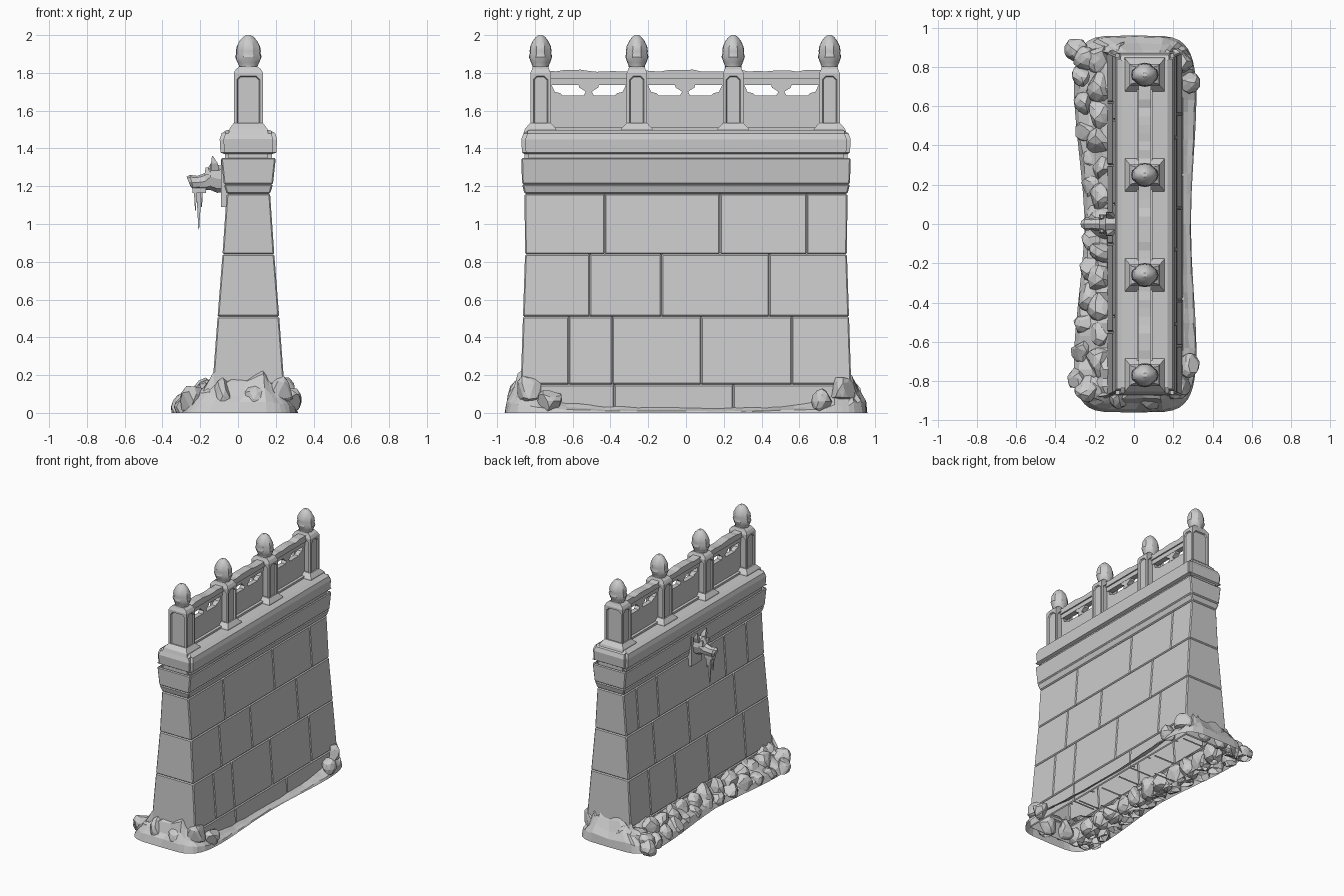
import bpy, bmesh, math, random
from mathutils import Vector

random.seed(4)
old = bpy.data.objects.get("Cube")
if old:
    bpy.data.objects.remove(old, do_unlink=True)

stone = bpy.data.materials.new("grey_stone")
stone.use_nodes = True
GREY = (0.6, 0.6, 0.6, 1)
stone.diffuse_color = GREY
stone.node_tree.nodes["Principled BSDF"].inputs["Base Color"].default_value = GREY

CX = 0.055                     # centre line of the wall
POSTS = [-0.77, -0.26, 0.25, 0.76]


def finish(name, bm, smooth=None):
    me = bpy.data.meshes.new(name)
    bm.to_mesh(me)
    bm.free()
    ob = bpy.data.objects.new(name, me)
    bpy.context.collection.objects.link(ob)
    me.materials.append(stone)
    if smooth:
        bpy.context.view_layer.objects.active = ob
        bpy.ops.object.select_all(action='DESELECT')
        ob.select_set(True)
        bpy.ops.object.shade_smooth_by_angle(angle=math.radians(smooth))
    return ob


def loft(bm, rings, bottom=True, top=True):
    """Skin a stack of equal-length closed rings."""
    rows = [[bm.verts.new(p) for p in r] for r in rings]
    n = len(rows[0])
    faces = [bm.faces.new((a[i], a[(i + 1) % n], b[(i + 1) % n], b[i]))
             for a, b in zip(rows, rows[1:]) for i in range(n)]
    if bottom:
        faces.append(bm.faces.new(rows[0][::-1]))
    if top:
        faces.append(bm.faces.new(rows[-1]))
    bmesh.ops.recalc_face_normals(bm, faces=faces)
    return faces


def rect(x, y, z, hx, hy):
    return [(x - hx, y - hy, z), (x + hx, y - hy, z), (x + hx, y + hy, z), (x - hx, y + hy, z)]


def box(bm, x, y, z0, z1, hx, hy):
    return loft(bm, [rect(x, y, z0, hx, hy), rect(x, y, z1, hx, hy)])


def slab(bm, outline, x, hx):
    """Extrude a (y, z) outline along x."""
    return loft(bm, [[(x + s * hx, y, z) for y, z in outline] for s in (-1, 1)])


# --- Tapered block wall: level, half thickness, half length
LEVELS = [(0, .195, .88), (.15, .19, .875), (.51, .163, .863), (.84, .137, .852),
          (1.16, .115, .855), (1.21, .13, .868), (1.35, .145, .872)]
JOINTS = {1: [[-.38, .25], [-.62, -.39, .08, .56], [-.51, -.13, .44], [-.43, .18, .64], [], []],
          -1: [[-.3, .3], [-.55, -.1, .3, .62], [-.47, .1, .53], [-.65, -.38, .45, .7], [], []]}


def wall_block(bm, side, lo, hi, y0, y1):
    part = bmesh.new()
    rings = []
    for z, hx, hy in (lo, hi):
        a = -hy if y0 is None else y0
        b = hy if y1 is None else y1
        xo = CX + side * hx
        rings.append([(CX, a, z), (xo, a, z), (xo, b, z), (CX, b, z)])
    loft(part, rings)

    def inner(v):
        return abs(v.co.x - CX) < 1e-5
    part.normal_update()
    edges = [e for e in part.edges if not all(inner(v) for v in e.verts)]
    bmesh.ops.bevel(part, geom=edges, offset=.007, segments=1, affect='EDGES')

    # leave only the outer shell
    def hidden(f):
        def flat(axis, val):
            return val is not None and all(abs(v.co[axis] - val) < 1e-4 for v in f.verts)
        return flat(0, CX) or flat(2, lo[0]) or flat(2, hi[0]) or flat(1, y0) or flat(1, y1)
    bmesh.ops.delete(part, geom=[f for f in part.faces if hidden(f)], context='FACES')
    tmp = bpy.data.meshes.new("block")
    part.to_mesh(tmp)
    part.free()
    bm.from_mesh(tmp)
    bpy.data.meshes.remove(tmp)


wall = bmesh.new()
for side, courses in JOINTS.items():
    for lo, hi, cuts in zip(LEVELS, LEVELS[1:], courses):
        stops = [None] + cuts + [None]
        for y0, y1 in zip(stops, stops[1:]):
            wall_block(wall, side, lo, hi, y0, y1)
finish("wall_blocks", wall)

# --- Coping on top of the wall
cap = bmesh.new()
loft(cap, [rect(CX, 0, z, hx, hy) for z, hx, hy in
           [(1.34, .125, .855), (1.37, .125, .855), (1.378, .148, .868), (1.45, .152, .872),
            (1.48, .142, .86), (1.497, .115, .83)]])
corners = [e for e in cap.edges if abs(e.verts[0].co.z - e.verts[1].co.z) > .02]
bmesh.ops.bevel(cap, geom=corners, offset=.02, segments=2, affect='EDGES')
finish("coping", cap)

# --- Balustrade posts with recessed panels, flared feet and bud finials
for i, py in enumerate(POSTS):
    bm = bmesh.new()
    sides = [f for f in box(bm, CX, py, 1.48, 1.80, .077, .054) if abs(f.normal.z) < .5]
    bmesh.ops.inset_individual(bm, faces=sides, thickness=.022)
    bmesh.ops.bevel(bm, geom=list({v for f in sides for v in f.verts}), offset=.02,
                    segments=1, affect='VERTICES')
    panels = [f for f in bm.faces if len(f.verts) == 8]
    bmesh.ops.inset_individual(bm, faces=panels, thickness=.006, depth=-.01)
    loft(bm, [rect(CX, py, z, hx, hy) for z, hx, hy in
              [(1.80, .077, .054), (1.82, .066, .045), (1.835, .045, .04)]], bottom=False)
    loft(bm, [rect(CX, py, z, hx, hy) for z, hx, hy in
              [(1.48, .105, .09), (1.505, .1, .082), (1.535, .077, .054)]])
    finish(f"post_{i + 1}", bm)

    bud = bmesh.new()
    rings = []
    for z, r, crease in [(1.825, .048, 0), (1.84, .05, 0), (1.855, .058, .05), (1.885, .07, .1),
                         (1.905, .064, .06), (1.915, .066, .1), (1.94, .062, .1),
                         (1.97, .046, .08), (1.99, .028, 0), (2.0, .012, 0)]:
        ring = []
        for k in range(16):
            a = math.tau * k / 16
            rr = r * (1 - (crease if k % 4 == 2 else 0))
            ring.append((CX + rr * math.cos(a), py + rr * .88 * math.sin(a), z))
        rings.append(ring)
    loft(bud, rings)
    finish(f"bud_finial_{i + 1}", bud, 28)

# --- Balustrade panels between the posts
for i, (a, b) in enumerate(zip(POSTS, POSTS[1:])):
    m, h = (a + b) / 2, (b - a) / 2 - .04
    bm = bmesh.new()
    box(bm, CX, m, 1.49, 1.68, .018, h)
    box(bm, CX, m, 1.735, 1.772, .022, h)
    # handrail with a gently worn top edge
    worn = [(m + h * (1 - k / 5), 1.812 + random.uniform(-.007, .006)) for k in range(11)]
    slab(bm, [(m - h, 1.768), (m + h, 1.768)] + worn, CX, .032)
    # brackets beside the opening
    for s in (-1, 1):
        slab(bm, [(m + s * y, z) for y, z in
                  [(h, 1.67), (.13, 1.67), (.15, 1.692), (.18, 1.7), (.198, 1.74), (h, 1.74)]], CX, .018)
    # small vase ornament hanging in the opening
    half = [(.055, 1.74), (.05, 1.722), (.03, 1.71), (.016, 1.7), (.03, 1.675)]
    slab(bm, [(m + y, z) for y, z in half] + [(m - y, z) for y, z in half[::-1]], CX, .02)
    box(bm, CX, m, 1.49, 1.512, .04, h)
    finish(f"balustrade_panel_{i + 1}", bm)

# --- Animal head water spout on the -x side
bm = bmesh.new()
box(bm, -.072, 0, 1.09, 1.34, .018, .06)
loft(bm, [[(x + dx * s, w * math.cos(t), z + hz * math.sin(t))
           for t in [math.tau * k / 8 for k in range(8)] for s in (math.sin(t),)]
          for x, dx, z, w, hz in [(-.06, 0, 1.235, .04, .065), (-.11, 0, 1.24, .045, .075),
                                  (-.145, 0, 1.25, .048, .07), (-.175, 0, 1.225, .036, .045),
                                  (-.215, 0, 1.22, .03, .035), (-.245, -.01, 1.22, .034, .04),
                                  (-.262, -.01, 1.225, .02, .025)]])
for s in (-1, 1):
    loft(bm, [rect(-.12, s * .035, 1.28, .022, .012), rect(-.125, s * .048, 1.32, .018, .012),
              rect(-.135, s * .055, 1.36, .003, .003)])      # ears
    loft(bm, [rect(-.16, s * .035, 1.26, .018, .014), rect(-.165, s * .035, 1.3, .006, .006)])  # brows
box(bm, -.205, 0, 1.165, 1.19, .035, .022)                   # lower jaw
finish("spout_head", bm)

bm = bmesh.new()
for x, y, w, low in [(-.21, .004, .014, .97), (-.228, -.012, .009, 1.07), (-.195, .014, .008, 1.09)]:
    loft(bm, [rect(x, y, 1.19, w, w), rect(x + .003, y, (1.19 + low) / 2, w * .6, w * .6),
              rect(x + .002, y, low, .002, .002)])
finish("icicles", bm)

# --- Rubble skirt round the foot, open underneath
N = 72
skirt = bmesh.new()
rings = [[] for _ in range(5)]
for k in range(N):
    a = math.tau * k / N
    c, s = math.cos(a), math.sin(a)
    sx, sy = math.copysign(abs(c) ** .4, c), math.copysign(abs(s) ** .75, s)
    y = .96 * sy
    end = abs(sy)
    outer = Vector((sx * (.27 + .13 * end ** 1.6) + .02 * (1 - end), y, 0))
    foot = Vector((CX + .18 * max(-1, min(1, sx * 1.1)), max(-.865, min(.865, y)), 0))
    height = .03 + .19 * end ** 4 + (.1 if c < 0 else 0) * (1 - end ** 4)
    height *= random.uniform(.8, 1.15)
    for ring, t, f in zip(rings, (0, .12, .45, .75, 1), (0, .3, .52, .85, 1)):
        p = outer.lerp(foot, t + (random.uniform(-.06, .06) if 0 < t < 1 else 0))
        p.z = height * f * (random.uniform(.85, 1.15) if t < 1 else 1)
        ring.append(p)
loft(skirt, rings, bottom=False, top=False)
finish("rubble_skirt", skirt)

# --- Loose boulders: two rows on the -x side, a few at the ends
spots = []
for k in range(13):
    y = -.84 + k * .14
    spots.append((-.15 - .03 * abs(y), y, .07, .1))
    spots.append((-.19 - .13 * abs(y) ** 1.4, y + .05, .03, .08))
for s in (-1, 1):
    spots += [(-.08, s * .87, .09, .08), (.08, s * .88, .07, .08), (.23, s * .83, .12, .085),
              (.28, s * .72, .06, .08), (-.24, s * .84, .06, .09)]
bm = bmesh.new()
for x, y, z, r in spots:
    r *= random.uniform(.85, 1.1)
    stretch = Vector((random.uniform(.75, .95), random.uniform(.8, 1.0), random.uniform(.9, 1.2)))
    ball = bmesh.ops.create_icosphere(bm, subdivisions=2, radius=r)["verts"]
    bumps = [(Vector([random.gauss(0, 1) for _ in range(3)]).normalized(), random.uniform(.6, .85))
             for _ in range(9)]
    for v in ball:
        for n, d in bumps:        # chip flat facets off the ball
            over = v.co.dot(n) - r * d
            if over > 0:
                v.co -= n * over
        v.co = v.co * stretch + Vector((x, max(-.88, min(.88, y)), z))
        v.co.z = max(v.co.z, 0)
under = [f for f in bm.faces if all(v.co.z < 1e-5 for v in f.verts)]
bmesh.ops.delete(bm, geom=under, context='FACES')
finish("boulders", bm)
